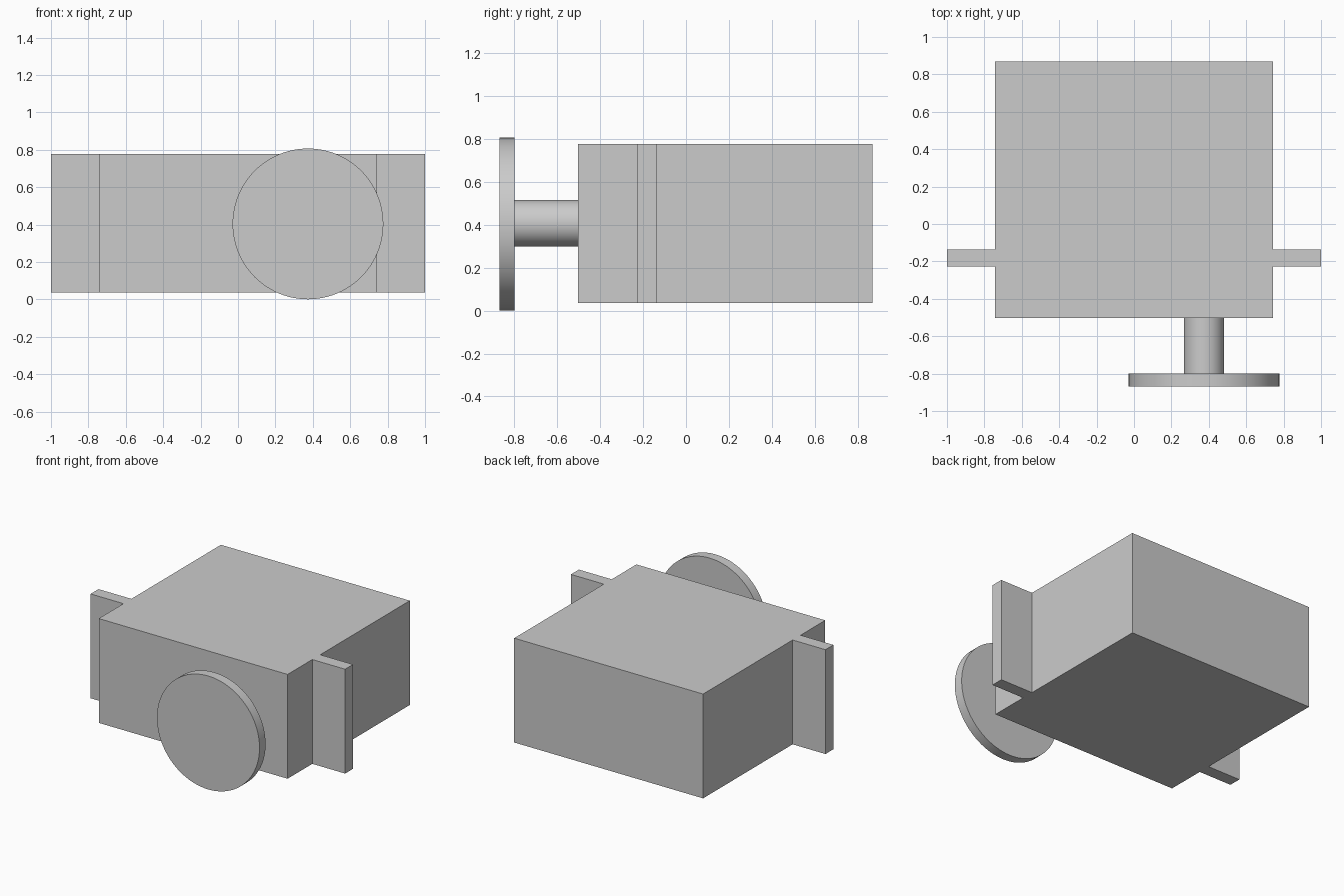
import bpy
import math

if "Cube" in bpy.data.objects:
    bpy.data.objects.remove(bpy.data.objects["Cube"], do_unlink=True)

grey = bpy.data.materials.new("plain grey")
grey.use_nodes = True
grey.diffuse_color = (0.6, 0.6, 0.6, 1)
grey.node_tree.nodes["Principled BSDF"].inputs["Base Color"].default_value = (0.6, 0.6, 0.6, 1)


def finish(name):
    obj = bpy.context.object
    obj.name = name
    obj.data.materials.append(grey)
    bpy.ops.object.transform_apply(location=False, rotation=True, scale=True)
    return obj


def box(name, low, high):
    centre = [(a + b) / 2 for a, b in zip(low, high)]
    bpy.ops.mesh.primitive_cube_add(size=1, location=centre)
    bpy.context.object.scale = [b - a for a, b in zip(low, high)]
    return finish(name)


def cylinder(name, x, z, radius, front, back):
    bpy.ops.mesh.primitive_cylinder_add(
        vertices=96, radius=radius, depth=back - front,
        location=(x, (front + back) / 2, z), rotation=(math.pi / 2, 0, 0))
    obj = finish(name)
    bpy.ops.object.shade_smooth_by_angle(angle=math.radians(30))
    return obj


# Main block
half_width, bottom, top = 0.742, 0.036, 0.777
box("body", (-half_width, -0.503, bottom), (half_width, 0.868, top))

# Side mounting flanges
box("left_flange", (half_width, -0.226, bottom), (1, -0.137, top))
box("right_flange", (-1, -0.226, bottom), (-half_width, -0.137, top))

# Output shaft and its round horn
axis_x, axis_z = 0.374, 0.404
cylinder("shaft", axis_x, axis_z + 0.003, 0.108, -0.8, -0.503)
cylinder("horn_disc", axis_x, axis_z, 0.403, -0.868, -0.8)
